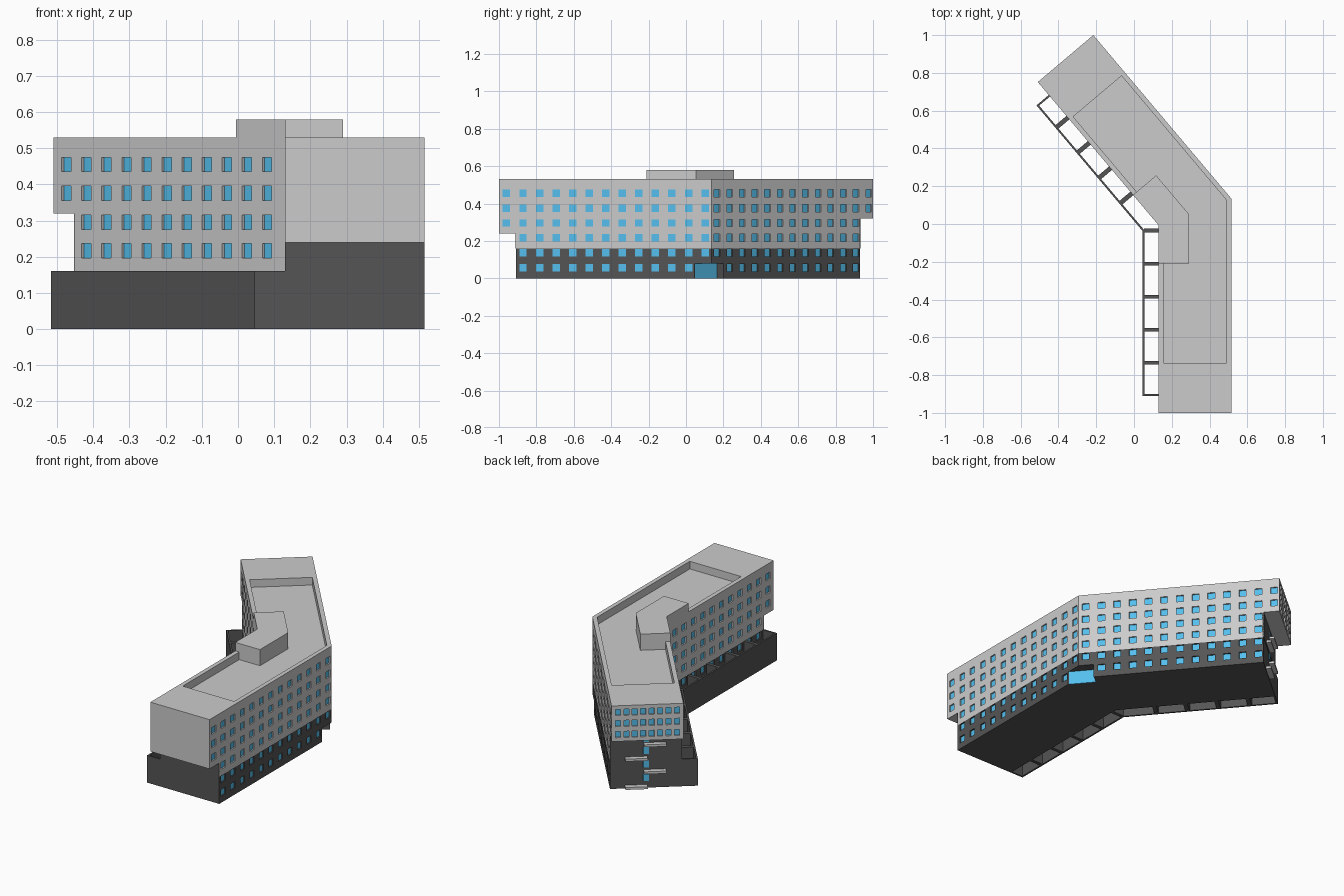
import bpy, math
from mathutils import Vector as V

if "Cube" in bpy.data.objects:
    bpy.data.objects.remove(bpy.data.objects["Cube"])

TURN = math.atan2(0.645, 0.764)                     # bend between the two wings
D = V((-math.sin(TURN), math.cos(TURN)))            # along the rear wing
N = V((math.cos(TURN), math.sin(TURN)))             # outward from the rear wing
C = V((0.515, 0.135))                               # outer corner of the bend
W = 0.385                                           # wing depth


def material(name, rgb):
    m = bpy.data.materials.new(name)
    m.diffuse_color = (*rgb, 1)
    m.use_nodes = True
    m.node_tree.nodes["Principled BSDF"].inputs["Base Color"].default_value = m.diffuse_color
    return m


DARK = material("dark_render", (0.09, 0.09, 0.09))
GLASS = material("blue_glass", (0.09, 0.52, 0.85))


def end(o, l):
    return C + D * l - N * o


def corner(o):
    return V((C.x - o, C.y - o * math.tan(TURN / 2)))


def strip(o1, o2, yr, l):
    """Bent plan between two offsets from the outer facade."""
    return [V((C.x - o1, yr)), corner(o1), end(o1, l), end(o2, l), corner(o2), V((C.x - o2, yr))]


def quad(p, along, out, a0, a1, b0, b1):
    """Plan rectangle, counterclockwise, in a local frame."""
    q = [p + along * a + out * b for a, b in ((a0, b0), (a1, b0), (a1, b1), (a0, b1))]
    return q if along.x * out.y - along.y * out.x > 0 else q[::-1]


def prisms(name, parts, mat=None):
    """One object from several (plan, z0, z1) prisms."""
    verts, faces = [], []
    for pts, z0, z1 in parts:
        k, n = len(verts), len(pts)
        verts += [(p.x, p.y, z) for z in (z0, z1) for p in pts]
        faces += [[k + i for i in reversed(range(n))], [k + n + i for i in range(n)]]
        faces += [[k + i, k + (i + 1) % n, k + n + (i + 1) % n, k + n + i] for i in range(n)]
    me = bpy.data.meshes.new(name)
    me.from_pydata(verts, [], faces)
    ob = bpy.data.objects.new(name, me)
    bpy.context.collection.objects.link(ob)
    if mat:
        me.materials.append(mat)
    return ob


def cut(ob, parts):
    cutter = prisms("cutter", parts)
    mod = ob.modifiers.new("cut", 'BOOLEAN')
    mod.operation, mod.solver, mod.object = 'DIFFERENCE', 'EXACT', cutter
    dg = bpy.context.evaluated_depsgraph_get()
    me = bpy.data.meshes.new_from_object(ob.evaluated_get(dg))
    ob.modifiers.clear()
    ob.data = me
    bpy.data.objects.remove(cutter)


# main masses
upper = prisms("upper_floors", [(strip(0, W, -1, 1.132), 0.16, 0.53)])
base = prisms("base_floors", [(strip(0, W, -0.91, 1.042), 0, 0.16)], DARK)
X, Y = V((1, 0)), V((0, 1))

# overhang undercuts at both ends and the sunken roof
cut(upper, [(quad(V((0, 0)), X, Y, 0, 0.7, -1.1, -0.91), 0.1, 0.24),
            (quad(C, D, N, 1.042, 1.3, -0.5, 0.1), 0.1, 0.32)])
cut(upper, [(strip(0.025, W - 0.025, -0.735, 0.871), 0.485, 0.6)])
prisms("end_cladding", [(quad(V((0, 0)), X, Y, 0.13, 0.515, -0.912, -0.905), 0.16, 0.24),
                        (quad(C, D, N, 1.037, 1.044, -W, 0), 0.16, 0.32)], DARK)
prisms("roof_penthouse", [(strip(0.225, W + 0.0005, -0.21, 0.35), 0.48, 0.58)])

# corner entrance notch with glazing parallel to the rear wing
P = V((0.515, 0.045))
cut(base, [([P, V((0.6, 0.045)), V((0.6, 0.14)), end(-0.06, 0.085), end(0, 0.085),
             P + D * 0.157], -0.05, 0.08)])
prisms("entrance_glass", [(quad(P, D, N, 0.004, 0.157, -0.004, 0.001), 0, 0.08)], GLASS)

# windows: (origin, direction, outward, first, pitch, count, lowest row z at the far end, skip at bend)
ROWS = [0.057 + 0.0796 * i for i in range(6)]
inner = corner(W)
holes, panes = [], []


def window(p, along, out, s, z, w=0.02, h=0.02):
    holes.append((quad(p, along, out, s - w, s + w, -0.009, 0.01), z - h, z + h))
    panes.append((quad(p, along, out, s - w, s + w, -0.012, -0.008), z - h, z + h))


for p, along, out, first, pitch, count, low, outer in (
        (C, -Y, X, 0.033, 0.0885, 13, 0.25, True),
        (C, D, N, 0.04, 0.0885, 13, 0.33, True),
        (inner, D, -N, 0.0775, 0.086, 11, 0.33, False),
        (inner, -Y, -X, 0.0775, 0.0865, 11, 0.25, False)):
    for i in range(count):
        for z in ROWS:
            if (i == count - 1 and z < low) or (i == 0 and outer and z < 0.1):
                continue
            window(p, along, out, first + pitch * i, z)

# rear overhang windows
for i in range(8):
    for z in (0.36, 0.425, 0.49):
        window(end(0, 1.132), -N, D, 0.035 + 0.045 * i, z, 0.014, 0.018)
cut(upper, holes)
cut(base, holes)
prisms("window_panes", panes, GLASS)

# rear stair windows and alternating landings
R = end(0, 1.042)
prisms("stair_windows", [(quad(R, -N, D, 0.178, 0.208, -0.002, 0.004), z - 0.02, z + 0.02)
                         for z in (0.06, 0.14, 0.22, 0.29)], GLASS)
prisms("stair_landings", [(quad(R, -N, D, a, a + 0.12, -0.002, 0.03), z, z + 0.014)
                          for a, z in ((0.08, 0.005), (0.18, 0.093), (0.08, 0.172), (0.18, 0.252))])

# light well wall with cross fins along the inner side
prisms("light_well_wall", [(strip(0.46, 0.47, -0.91, 1.042), 0, 0.16)], DARK)
fins = [(quad(V((0, y)), X, Y, 0.054, 0.131, -t, t), 0, 0.16)
        for y, t in ((-0.905, 0.005), (-0.735, 0.01), (-0.56, 0.01), (-0.385, 0.01), (-0.21, 0.01), (-0.035, 0.01))]
fins += [(quad(C + D * l, D, -N, -t, t, W - 0.001, 0.461), 0, 0.16)
         for l, t in ((0.36, 0.012), (0.535, 0.012), (0.71, 0.012), (0.885, 0.012), (1.037, 0.005))]
prisms("light_well_fins", fins, DARK)
